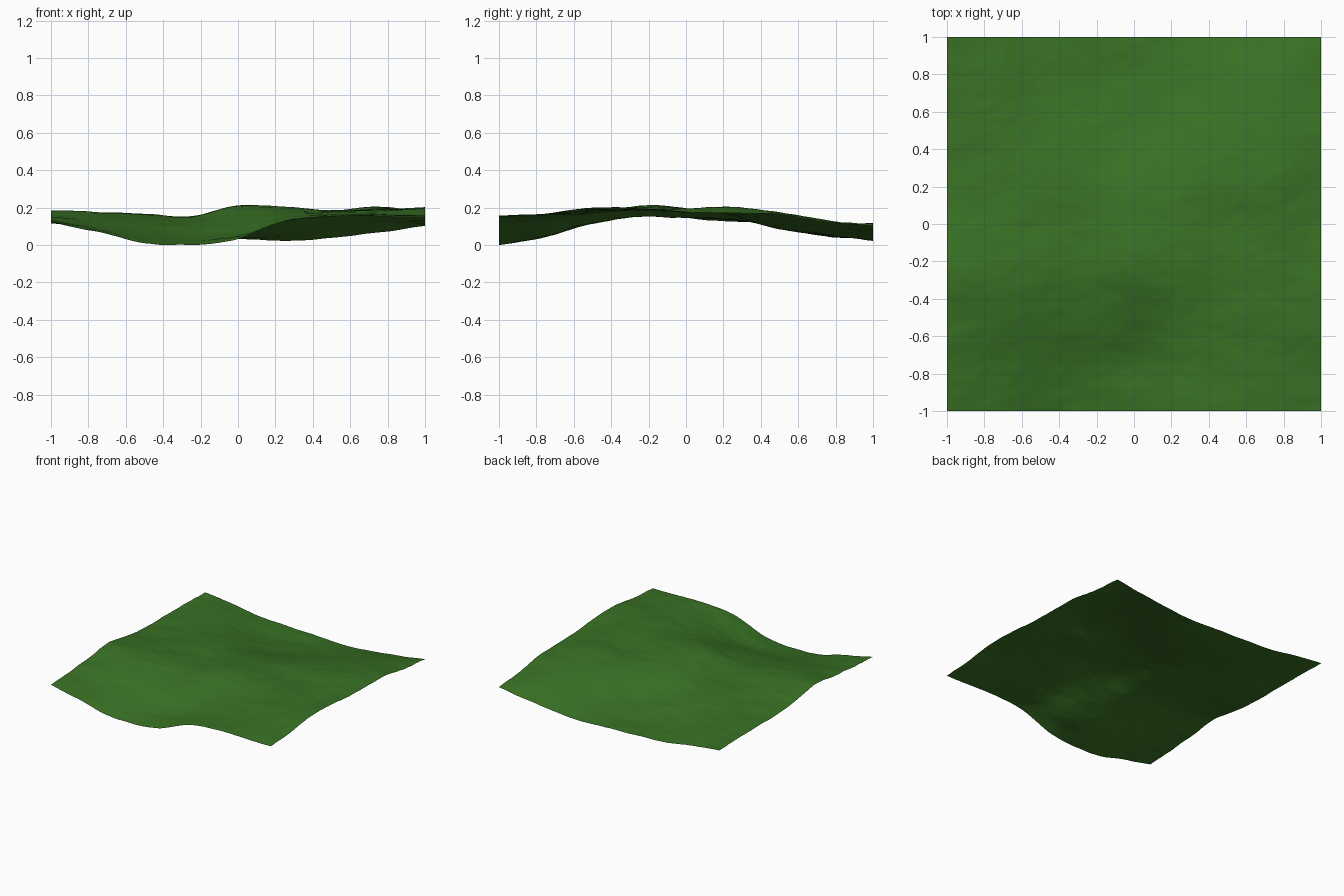
import bpy, bmesh
from mathutils import Vector, noise

if "Cube" in bpy.data.objects:
    bpy.data.objects.remove(bpy.data.objects["Cube"])

# Coarse relief survey: rows run front to back, columns left to right (0.25 apart)
RELIEF = [
    [.131, .079, .017, .010, .044, .138, .163, .160, .164],
    [.147, .105, .072, .048, .068, .137, .163, .174, .176],
    [.165, .155, .138, .122, .145, .175, .182, .194, .206],
    [.190, .186, .172, .161, .218, .212, .191, .199, .209],
    [.154, .162, .160, .154, .206, .201, .185, .202, .187],
    [.132, .143, .147, .145, .168, .182, .189, .211, .180],
    [.133, .131, .121, .104, .095, .120, .154, .183, .174],
    [.131, .123, .087, .063, .058, .067, .104, .145, .132],
    [.123, .103, .061, .048, .041, .035, .048, .078, .108],
]
CELLS = 160


def spline(values, t):
    """Catmull-Rom curve through evenly spaced values."""
    i = min(int(t), len(values) - 2)
    f = t - i
    b, c = values[i], values[i + 1]
    a = values[i - 1] if i > 0 else 2 * b - c
    d = values[i + 2] if i + 2 < len(values) else 2 * c - b
    return b + .5 * f * (c - a + f * (2 * a - 5 * b + 4 * c - d + f * (3 * (b - c) + d - a)))


def height(x, y):
    base = spline([spline(row, (x + 1) * 4) for row in RELIEF], (y + 1) * 4)
    # Fine weathering, slightly stretched along x
    rough = sum(noise.noise(Vector((x * 3.5 * k, y * 5 * k, 7.3 * k))) / k ** .85 for k in (1, 2, 4))
    return base + .006 * rough


# Rolling grass sheet
bm = bmesh.new()
bmesh.ops.create_grid(bm, x_segments=CELLS, y_segments=CELLS, size=1)
for v in bm.verts:
    v.co.z = height(v.co.x, v.co.y)
low = min(v.co.z for v in bm.verts)
for v in bm.verts:
    v.co.z -= low
for f in bm.faces:
    f.smooth = True
mesh = bpy.data.meshes.new("terrain")
bm.to_mesh(mesh)
bm.free()

grass = bpy.data.materials.new("grass green")
grass.diffuse_color = (.041, .167, .018, 1)
grass.use_nodes = True
grass.node_tree.nodes["Principled BSDF"].inputs["Base Color"].default_value = grass.diffuse_color
mesh.materials.append(grass)
bpy.context.collection.objects.link(bpy.data.objects.new("terrain", mesh))
